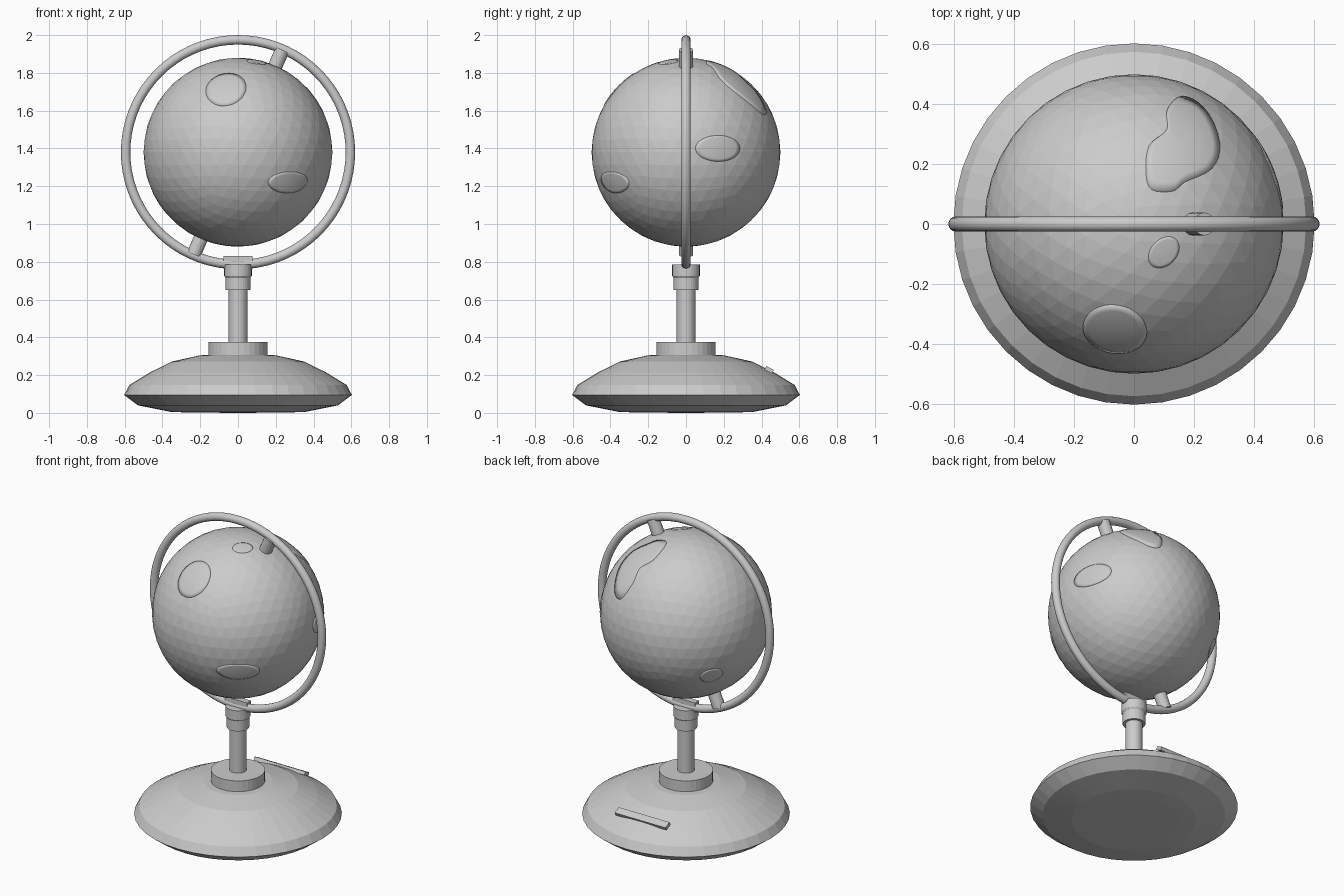
import bpy, bmesh
from math import sin, cos, pi, radians
from mathutils import Vector, Matrix

if "Cube" in bpy.data.objects:
    bpy.data.objects.remove(bpy.data.objects["Cube"])

C = Vector((0, 0, 1.38))
R = 0.5
TILT = radians(23.4)


def finish(name, bm, smooth=False):
    bmesh.ops.recalc_face_normals(bm, faces=bm.faces)
    me = bpy.data.meshes.new(name)
    bm.to_mesh(me)
    bm.free()
    if smooth:
        for p in me.polygons:
            p.use_smooth = True
    ob = bpy.data.objects.new(name, me)
    bpy.context.collection.objects.link(ob)
    return ob


def lathe(name, profile, n=32):
    bm = bmesh.new()
    vs = [bm.verts.new((r, 0, z)) for r, z in profile]
    es = [bm.edges.new(p) for p in zip(vs, vs[1:])]
    bmesh.ops.spin(bm, geom=vs + es, cent=(0, 0, 0), axis=(0, 0, 1),
                   angle=2 * pi, steps=n, use_duplicate=False)
    bmesh.ops.remove_doubles(bm, verts=bm.verts, dist=1e-4)
    return finish(name, bm)


def box(name, loc, size, rot_x=0.0):
    bm = bmesh.new()
    m = Matrix.Translation(loc) @ Matrix.Rotation(rot_x, 4, 'X') @ Matrix.Diagonal((*size, 1))
    bmesh.ops.create_cube(bm, size=1, matrix=m)
    return finish(name, bm)


def continent(name, outline, lift=0.0025):
    """Thin shell on the globe; outline points are offsets from the globe centre."""
    pts = [Vector(p).normalized() for p in outline]
    mid = sum(pts, Vector()).normalized()
    n, sub, rings = len(pts), 4, 5
    edge = []
    for i in range(n):  # smooth closed outline
        a, b, c, d = (pts[(i + k) % n] for k in (-1, 0, 1, 2))
        for s in range(sub):
            t = s / sub
            edge.append((b * 2 + (c - a) * t + (a * 2 - b * 5 + c * 4 - d) * t * t
                         + (b * 3 - a - c * 3 + d) * t ** 3).normalized())
    bm = bmesh.new()
    top = bm.verts.new(C + mid * (R + lift))
    prev = None
    for k in range(1, rings + 2):
        f, r = (k / rings, R + lift) if k <= rings else (1, R - 0.006)
        ring = [bm.verts.new(C + mid.lerp(p, f).normalized() * r) for p in edge]
        for i in range(len(ring)):
            j = (i + 1) % len(ring)
            if prev is None:
                bm.faces.new((top, ring[i], ring[j]))
            else:
                bm.faces.new((prev[i], ring[i], ring[j], prev[j]))
        prev = ring
    return finish(name, bm, True)


def blob(center, ru, rv):
    c = Vector(center).normalized()
    u = Vector((0, 0, 1)).cross(c).normalized()
    v = c.cross(u)
    return [c * R + u * ru * cos(a) + v * rv * sin(a)
            for a in (2 * pi * i / 10 for i in range(10))]


# Domed base with shallow underside, collar, stem and ring holder
lathe("base", [(0, 0.0), (0.27, 0.002), (0.36, 0.006), (0.53, 0.04), (0.603, 0.095),
               (0.575, 0.148), (0.465, 0.215), (0.35, 0.272), (0.2, 0.305), (0, 0.31)], 40)
lathe("base_collar", [(0, 0.29), (0.157, 0.29), (0.157, 0.375), (0, 0.375)])
lathe("stem", [(0, 0.36), (0.05, 0.36), (0.05, 0.7), (0, 0.7)])
lathe("ring_holder", [(0, 0.65), (0.066, 0.65), (0.066, 0.715), (0.073, 0.725),
                      (0.073, 0.785), (0, 0.785)])
box("ring_clamp", (0, 0, 0.8), (0.155, 0.04, 0.06))

# Small bar on the back of the base
box("base_bar", (0, 0.44, 0.228), (0.36, 0.045, 0.022), radians(-27))

# Meridian ring
bpy.ops.mesh.primitive_torus_add(major_radius=0.595, minor_radius=0.025, major_segments=72,
                                 minor_segments=16, location=C, rotation=(pi / 2, 0, 0))
bpy.context.object.name = "meridian_ring"
bpy.ops.object.shade_smooth()

# Tilted axis pins
axis = Vector((sin(TILT), 0, cos(TILT)))
for name, s in (("upper_pin", 1), ("lower_pin", -1)):
    bm = bmesh.new()
    m = Matrix.Translation(C + axis * s * 0.54) @ Matrix.Rotation(TILT, 4, 'Y')
    bmesh.ops.create_cone(bm, cap_ends=True, segments=16, radius1=0.038, radius2=0.038,
                          depth=0.1, matrix=m)
    finish(name, bm)

# Globe
bpy.ops.mesh.primitive_ico_sphere_add(subdivisions=4, radius=R, location=C)
bpy.context.object.name = "globe"

# Continents
north = [(.04, .17), (.05, .26), (.11, .315), (.11, .38), (.16, .425), (.23, .39),
         (.285, .27), (.26, .185), (.17, .14), (.13, .11), (.06, .115)]
continent("continent_north", [(x, y, (R * R - x * x - y * y) ** 0.5) for x, y in north])
continent("continent_front", blob((-.065, -.36, .34), .11, .12))
continent("island_top", blob((.1, -.095, .48), .06, .045), 0.001)
continent("continent_lower_front", blob((.27, -.385, -.16), .13, .06), 0.001)
continent("continent_right", blob((.46, .17, .02), .13, .07), 0.001)
continent("island_lower_back", blob((-.365, .265, -.20), .07, .055), 0.0015)
